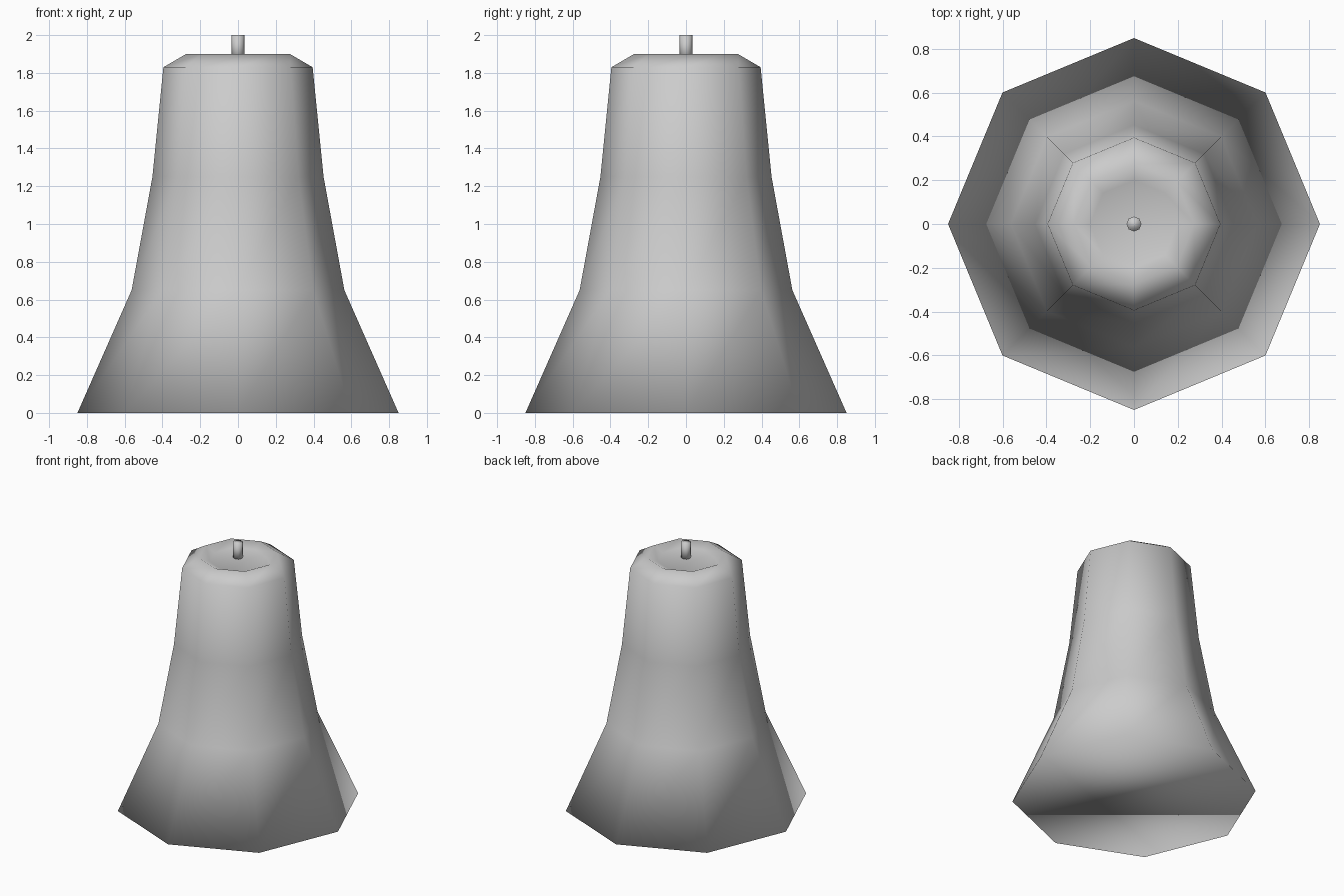
import bpy
import bmesh
from math import cos, sin, tau

cube = bpy.data.objects.get("Cube")
if cube:
    bpy.data.objects.remove(cube, do_unlink=True)

SIDES = 8

grey = bpy.data.materials.new("plain grey")
grey.use_nodes = True
grey.diffuse_color = (0.6, 0.6, 0.6, 1)
grey.node_tree.nodes["Principled BSDF"].inputs["Base Color"].default_value = (0.6, 0.6, 0.6, 1)


def lathe(name, profile, peak=None):
    """Turn a (radius, height) profile into a closed eight-sided solid."""
    bm = bmesh.new()
    rings = [[bm.verts.new((r * cos(tau * i / SIDES), r * sin(tau * i / SIDES), z))
              for i in range(SIDES)] for r, z in profile]
    for low, high in zip(rings, rings[1:]):
        for i in range(SIDES):
            j = (i + 1) % SIDES
            bm.faces.new((low[i], low[j], high[j], high[i]))
    # Flat base, and either a flat top or a fan to a centre point
    bm.faces.new(rings[0][::-1])
    top = rings[-1]
    if peak is None:
        bm.faces.new(top)
    else:
        centre = bm.verts.new((0, 0, peak))
        for i in range(SIDES):
            bm.faces.new((top[i], top[(i + 1) % SIDES], centre))
    for face in bm.faces:
        face.smooth = True
    mesh = bpy.data.meshes.new(name)
    bm.to_mesh(mesh)
    bm.free()
    mesh.materials.append(grey)
    obj = bpy.data.objects.new(name, mesh)
    bpy.context.collection.objects.link(obj)
    return obj


# Flared body with a bevelled shoulder and a shallow dished top
lathe("flared_body", [(0.85, 0), (0.563, 0.65), (0.453, 1.25), (0.395, 1.83),
                      (0.275, 1.9), (0.2, 1.865)], peak=1.885)

# Small pin standing in the dish
lathe("top_pin", [(0.034, 1.865), (0.034, 2.0)])
